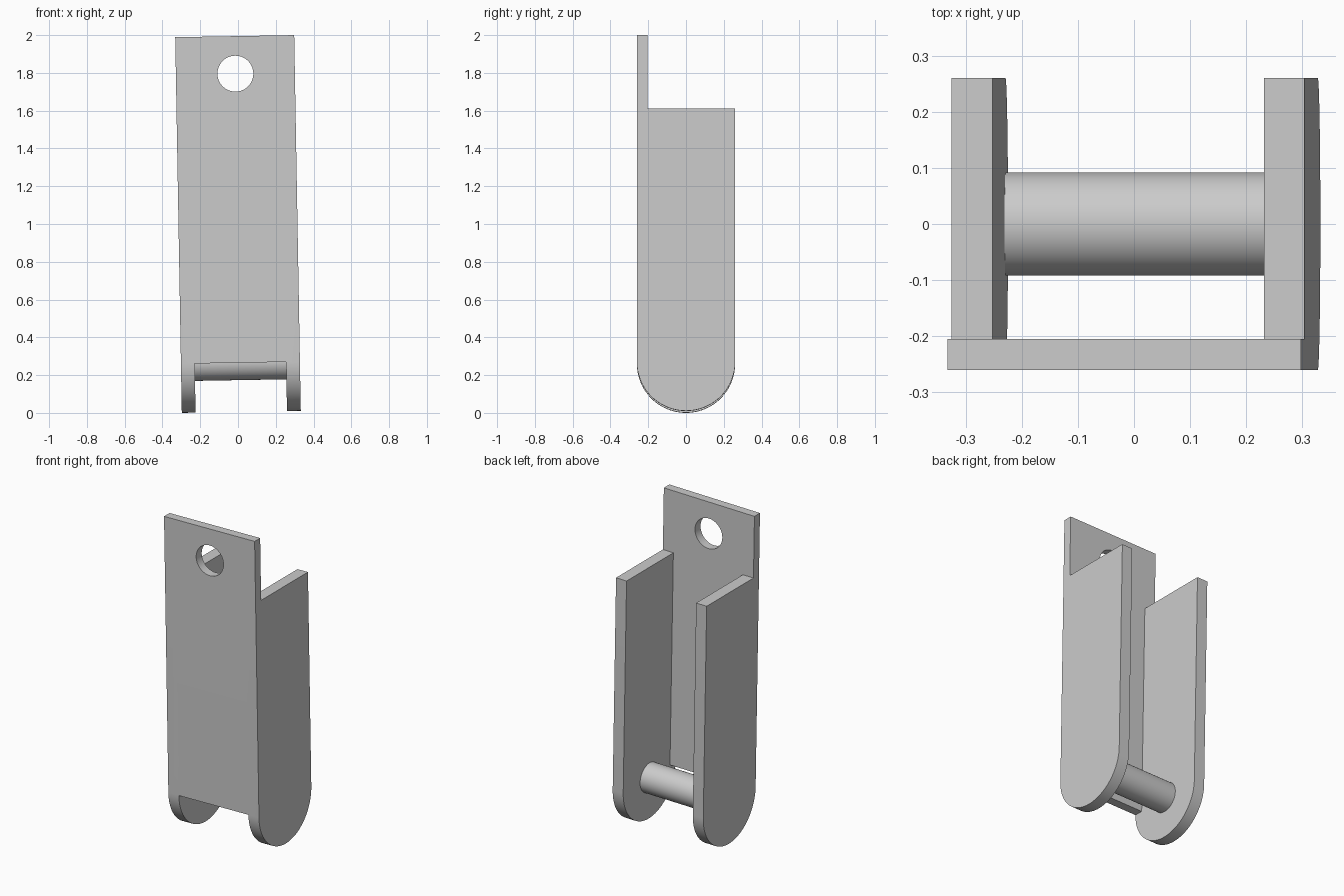
import bpy, bmesh, math
from mathutils import Matrix, Vector

cube = bpy.data.objects.get("Cube")
if cube:
    bpy.data.objects.remove(cube, do_unlink=True)

# Dimensions, measured about the centre of the bracket
HALF_W, HALF_D, HALF_H = 0.315, 0.26, 0.9945
SIDE_T, FRONT_T = 0.073, 0.055
SIDE_TOP = 0.605
PIVOT_Z = HALF_D - HALF_H          # centre of the rounded ends and the rod
ROD_R, HOLE_R, HOLE_Z = 0.092, 0.095, 0.796
LEAN = Matrix.Translation((0, 0, 1)) @ Matrix.Rotation(math.radians(-1), 4, 'Y')

metal = bpy.data.materials.new("grey_metal")
metal.use_nodes = True
GREY = (0.6, 0.6, 0.6, 1)
metal.diffuse_color = GREY
metal.node_tree.nodes["Principled BSDF"].inputs["Base Color"].default_value = GREY


def prism(name, outline, depth):
    """Extrude a closed outline along the depth vector."""
    bm = bmesh.new()
    face = bm.faces.new([bm.verts.new(p) for p in outline])
    ext = bmesh.ops.extrude_face_region(bm, geom=[face])
    verts = [g for g in ext["geom"] if isinstance(g, bmesh.types.BMVert)]
    bmesh.ops.translate(bm, verts=verts, vec=Vector(depth))
    bmesh.ops.recalc_face_normals(bm, faces=bm.faces)
    mesh = bpy.data.meshes.new(name)
    bm.to_mesh(mesh)
    bm.free()
    mesh.materials.append(metal)
    obj = bpy.data.objects.new(name, mesh)
    bpy.context.collection.objects.link(obj)
    return obj


def arc(radius, start, end, steps):
    angles = [start + (end - start) * i / steps for i in range(steps + 1)]
    return [(radius * math.cos(a), radius * math.sin(a)) for a in angles]


def combine(target, tool, operation):
    """Apply a boolean and discard the tool."""
    mod = target.modifiers.new("combine", 'BOOLEAN')
    mod.object, mod.operation, mod.solver = tool, operation, 'EXACT'
    bpy.context.view_layer.objects.active = target
    bpy.ops.object.modifier_apply(modifier=mod.name)
    bpy.data.objects.remove(tool, do_unlink=True)


def finish(obj):
    obj.data.transform(LEAN)
    bpy.ops.object.select_all(action='DESELECT')
    obj.select_set(True)
    bpy.context.view_layer.objects.active = obj
    bpy.ops.object.shade_smooth_by_angle(angle=math.radians(30))


# Front plate, full width
bracket = prism("bracket", [(x, -HALF_D, z) for x, z in (
    (-HALF_W, PIVOT_Z), (HALF_W, PIVOT_Z), (HALF_W, HALF_H), (-HALF_W, HALF_H))],
    (0, FRONT_T, 0))

# Side plates with rounded lower ends
profile = [(HALF_D, SIDE_TOP), (-HALF_D, SIDE_TOP)]
profile += [(y, z + PIVOT_Z) for y, z in arc(HALF_D, math.pi, 2 * math.pi, 48)]
for side in (-1, 1):
    plate = prism("side_plate", [(side * HALF_W, y, z) for y, z in profile],
                  (-side * SIDE_T, 0, 0))
    combine(bracket, plate, 'UNION')

# Round hole through the top of the front plate
circle = arc(HOLE_R, 0, 2 * math.pi, 64)[:-1]
hole = prism("hole_cutter", [(x, -HALF_D - 0.1, z + HOLE_Z) for x, z in circle],
             (0, FRONT_T + 0.2, 0))
hole.hide_render = True
combine(bracket, hole, 'DIFFERENCE')
finish(bracket)

# Rod between the side plates
inner = HALF_W - SIDE_T
circle = arc(ROD_R, 0, 2 * math.pi, 64)[:-1]
rod = prism("cross_rod", [(-inner, y, z + PIVOT_Z) for y, z in circle],
            (2 * inner, 0, 0))
finish(rod)
